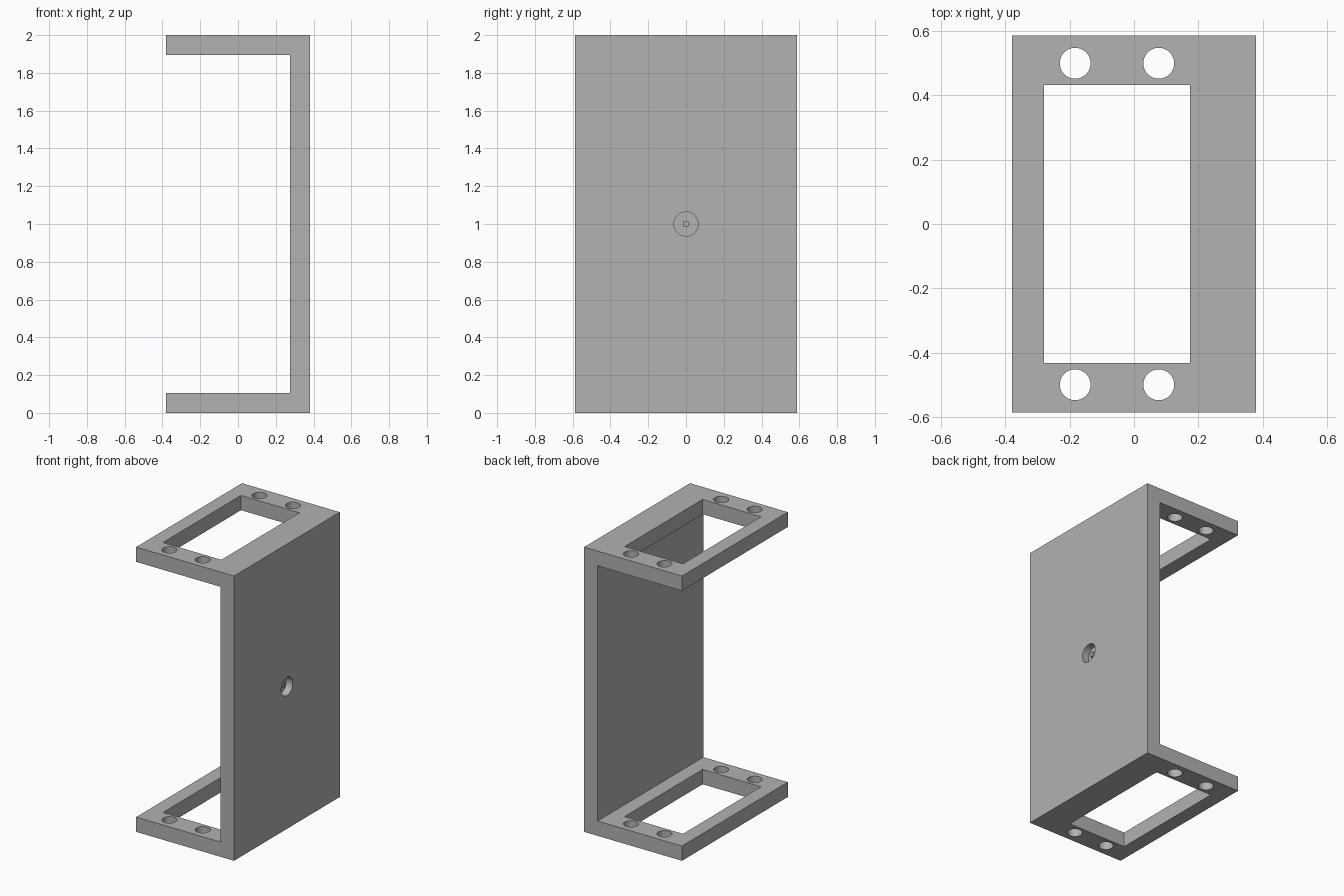
import bpy, bmesh
from mathutils import Matrix

cube = bpy.data.objects.get("Cube")
if cube:
    bpy.data.objects.remove(cube, do_unlink=True)

X, Y, H = 0.38, 0.587, 2.0      # half width, half depth, height
T = 0.104                       # wall and flange thickness

grey = bpy.data.materials.new("plain grey")
grey.use_nodes = True
colour = (0.445, 0.445, 0.445, 1)
grey.diffuse_color = colour
grey.node_tree.nodes["Principled BSDF"].inputs["Base Color"].default_value = colour


def add_object(name, bm):
    bmesh.ops.recalc_face_normals(bm, faces=bm.faces)
    mesh = bpy.data.meshes.new(name)
    bm.to_mesh(mesh)
    bm.free()
    mesh.materials.append(grey)
    obj = bpy.data.objects.new(name, mesh)
    bpy.context.collection.objects.link(obj)
    return obj


def box(name, low, high):
    bm = bmesh.new()
    size = [b - a for a, b in zip(low, high)]
    mid = [(a + b) / 2 for a, b in zip(low, high)]
    bmesh.ops.create_cube(bm, size=1, matrix=Matrix.Translation(mid) @ Matrix.Diagonal((*size, 1)))
    return add_object(name, bm)


def cylinder(name, centre, radius, length, axis="Z"):
    bm = bmesh.new()
    turn = Matrix.Rotation(1.5707963, 4, "Y") if axis == "X" else Matrix.Identity(4)
    bmesh.ops.create_cone(bm, cap_ends=True, segments=48, radius1=radius, radius2=radius,
                          depth=length, matrix=Matrix.Translation(centre) @ turn)
    return add_object(name, bm)


# C-shaped bracket, one profile extruded along the depth
bm = bmesh.new()
profile = [(-X, 0), (X, 0), (X, H), (-X, H), (-X, H - T), (X - T, H - T), (X - T, T), (-X, T)]
face = bm.faces.new([bm.verts.new((x, -Y, z)) for x, z in profile])
extruded = bmesh.ops.extrude_face_region(bm, geom=[face])["geom"]
bmesh.ops.translate(bm, vec=(0, 2 * Y, 0),
                    verts=[g for g in extruded if isinstance(g, bmesh.types.BMVert)])
bracket = add_object("bracket", bm)

# Cutters: flange windows, screw holes and the pilot recess in the wall
cutters = [box("window_cutter", (-0.28, -0.433, -0.2), (0.174, 0.433, H + 0.2))]
for x in (-0.183, 0.077):
    for y in (-0.5, 0.5):
        cutters.append(cylinder("screw_hole_cutter", (x, y, H / 2), 0.048, H + 0.4))
recess = 0.05
cutters.append(cylinder("recess_cutter", (X, 0, H / 2), 0.064, 2 * recess, "X"))

for cutter in cutters:
    cutter.hide_render = True
    cutter.hide_set(True)
    cut = bracket.modifiers.new(cutter.name, "BOOLEAN")
    cut.operation = "DIFFERENCE"
    cut.solver = "EXACT"
    cut.object = cutter

# Bake the cuts and drop the cutters
bpy.context.view_layer.update()
graph = bpy.context.evaluated_depsgraph_get()
baked = bpy.data.meshes.new_from_object(bracket.evaluated_get(graph))
bracket.modifiers.clear()
bracket.data = baked
for cutter in cutters:
    bpy.data.objects.remove(cutter, do_unlink=True)

# Small square pin standing on the floor of the recess
pin = 0.014
box("recess_pin", (X - recess - 0.01, -pin, H / 2 - pin), (X - 0.025, pin, H / 2 + pin))

# Smooth hole walls, crisp edges
bpy.ops.object.select_all(action="DESELECT")
bracket.select_set(True)
bpy.context.view_layer.objects.active = bracket
bpy.ops.object.shade_smooth_by_angle(angle=0.6)
